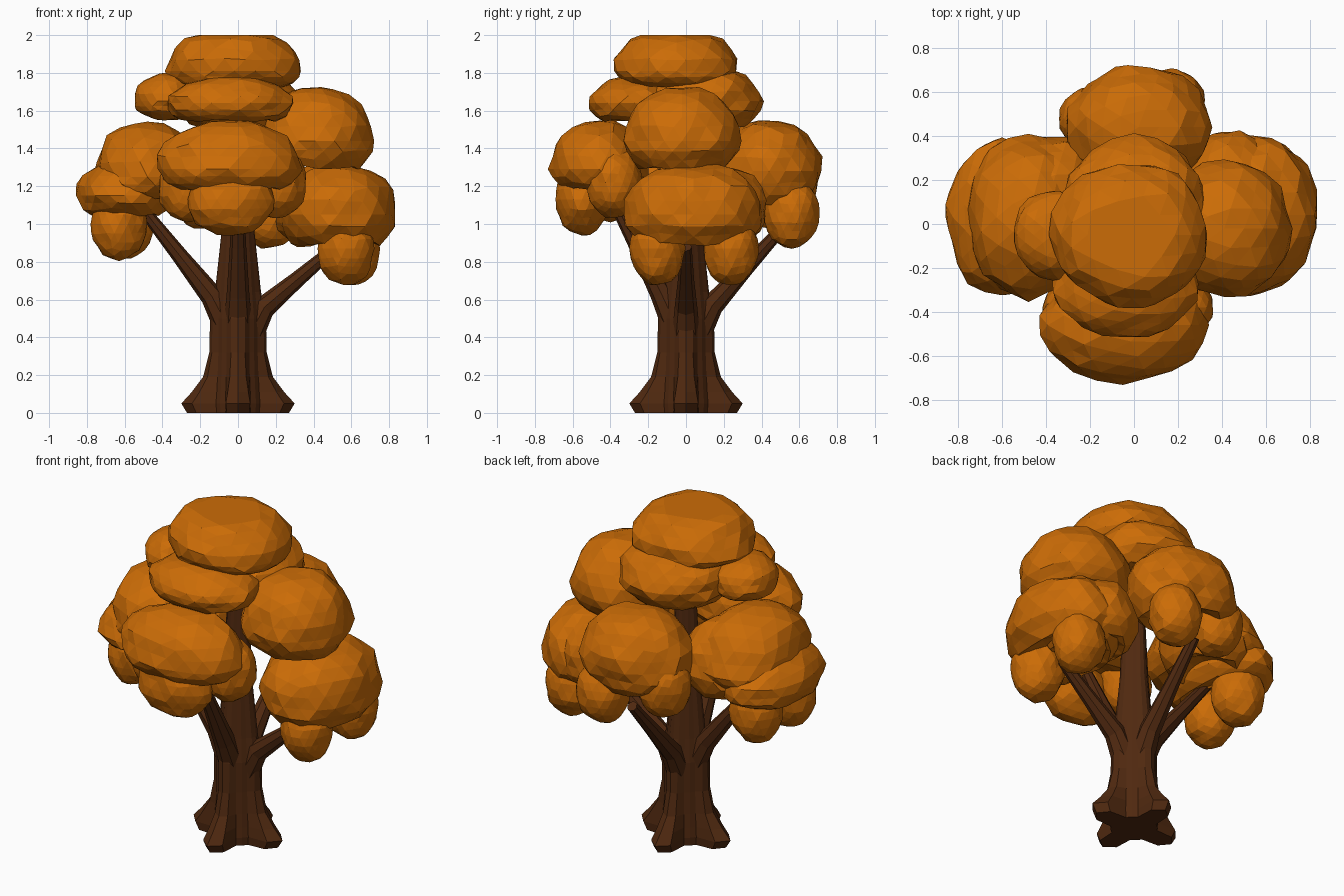
import bpy, bmesh, math
from mathutils import Vector, noise

if "Cube" in bpy.data.objects:
    bpy.data.objects.remove(bpy.data.objects["Cube"])


def material(name, rgb):
    m = bpy.data.materials.new(name)
    m.diffuse_color = (*rgb, 1)
    m.use_nodes = True
    m.node_tree.nodes["Principled BSDF"].inputs["Base Color"].default_value = m.diffuse_color
    return m


LEAF = material("autumn orange", (0.60, 0.150, 0.002))
BARK = material("dark bark", (0.080, 0.022, 0.005))


def finish(name, bm, mat):
    bmesh.ops.recalc_face_normals(bm, faces=bm.faces)
    me = bpy.data.meshes.new(name)
    bm.to_mesh(me)
    bm.free()
    me.materials.append(mat)
    ob = bpy.data.objects.new(name, me)
    bpy.context.collection.objects.link(ob)
    return ob


def add_lobe(bm, x, y, z, rx, ry, up, down):
    """Puffy low-poly dome; the large ones have a hollowed underside."""
    verts = bmesh.ops.create_icosphere(bm, subdivisions=3, radius=1)["verts"]
    hollow = min(rx, ry) > 0.2
    for v in verts:
        p = v.co.copy()
        r = math.hypot(p.x, p.y)
        k = r ** 0.87 / r if r > 1e-4 else 1
        h = p.z
        if hollow and h < -0.75:           # tuck the bottom upwards
            h = -0.75 - (h + 0.75) * 1.5
        h *= up if h > 0 else down / (0.75 if hollow else 1)
        n = 1 + 0.09 * noise.noise(p * 2.2 + Vector((x, y, z)) * 7)
        v.co = (x + p.x * k * rx * n, y + p.y * k * ry * n, min(z + h * n, 2.0))


def clump(name, domes, tufts=()):
    """Wide domes plus hanging tufts that share one size."""
    bm = bmesh.new()
    for d in domes:
        add_lobe(bm, *d)
    for x, y, z in tufts:
        add_lobe(bm, x, y, z, .15, .145, .18, .19)
    finish(name, bm, LEAF)


# Leaf clumps: dome = x, y, z, x radius, y radius, height above, height below
clump("crown_top", [(-.02, -.05, 1.81, .36, .33, .23, .09)])
clump("crown_collar", [(-.04, -.27, 1.64, .33, .25, .14, .10),
                       (0, .08, 1.65, .33, .32, .19, .14),
                       (-.37, -.05, 1.65, .18, .20, .15, .10)])
clump("right_upper_clump", [(.41, -.02, 1.44, .31, .31, .29, .15)])
clump("right_lower_clump", [(.53, .04, 1.05, .31, .37, .28, .17),
                            (.44, .14, 1.06, .25, .29, .26, .15)],
      [(.57, -.15, .87), (.60, .24, .87)])
clump("left_clump", [(-.48, .03, 1.25, .29, .37, .29, .12),
                     (-.60, .03, 1.15, .25, .35, .20, .11),
                     (-.38, .15, 1.21, .25, .25, .28, .14)],
      [(-.63, -.10, 1.0), (-.60, .18, 1.0)])
clump("front_clump", [(-.05, -.46, 1.29, .38, .26, .26, .11),
                      (-.04, -.55, 1.13, .23, .14, .20, .19)],
      [(.21, -.38, 1.22), (-.27, -.40, 1.20)])
clump("back_clump", [(.02, .44, 1.28, .33, .28, .27, .18)],
      [(.17, .56, 1.06), (-.19, .48, 1.16)])


def skin(bm, rings):
    """Bridge rings of equal size and cap both ends."""
    for a, b in zip(rings, rings[1:]):
        for i in range(len(a)):
            j = (i + 1) % len(a)
            bm.faces.new((a[i], a[j], b[j], b[i]))
    bm.faces.new(rings[0][::-1])
    bm.faces.new(rings[-1])


# Trunk: height, radius on the four root ridges, radius in the grooves
bm = bmesh.new()
rings = []
for z, ridge, groove in [(0, .27, .13), (.05, .30, .135), (.11, .245, .13), (.19, .185, .125),
                         (.32, .152, .12), (.5, .148, .12), (.64, .122, .105),
                         (.95, .088, .08), (1.6, .06, .05)]:
    ring = []
    for i in range(24):
        a = math.tau * i / 24
        r = groove + (ridge - groove) * max(0, math.cos(4 * a)) ** 0.5
        ring.append(bm.verts.new((r * math.cos(a), r * math.sin(a), z)))
    rings.append(ring)
skin(bm, rings)
finish("trunk", bm, BARK)


def branch(name, angle, fork, tip):
    """Tapered limb from inside the trunk; fork and tip are (distance, height)."""
    bm = bmesh.new()
    rings = []
    out = Vector((math.cos(angle), math.sin(angle), 0))
    side = Vector((-out.y, out.x, 0))
    up = Vector((0, 0, 1))
    start = out * .06 + up * (fork[1] - .15)
    mid = out * fork[0] + up * fork[1]
    end = out * tip[0] + up * tip[1]
    for p, t, rad in [(start, mid - start, .075), (mid, end - start, .06),
                      (mid.lerp(end, .45), end - mid, .043), (end, end - mid, .03)]:
        n = t.normalized().cross(side)
        rings.append([bm.verts.new(p + rad * (math.cos(a) * side + math.sin(a) * n))
                      for a in (math.tau * k / 8 for k in range(8))])
    skin(bm, rings)
    finish(name, bm, BARK)


# Four branches, one above each root
branch("left_branch", math.pi, (.14, .62), (.52, 1.10))
branch("right_branch", 0, (.14, .56), (.52, .88))
branch("front_branch", -math.pi / 2, (.13, .63), (.42, 1.20))
branch("back_branch", math.pi / 2, (.14, .57), (.52, .99))
